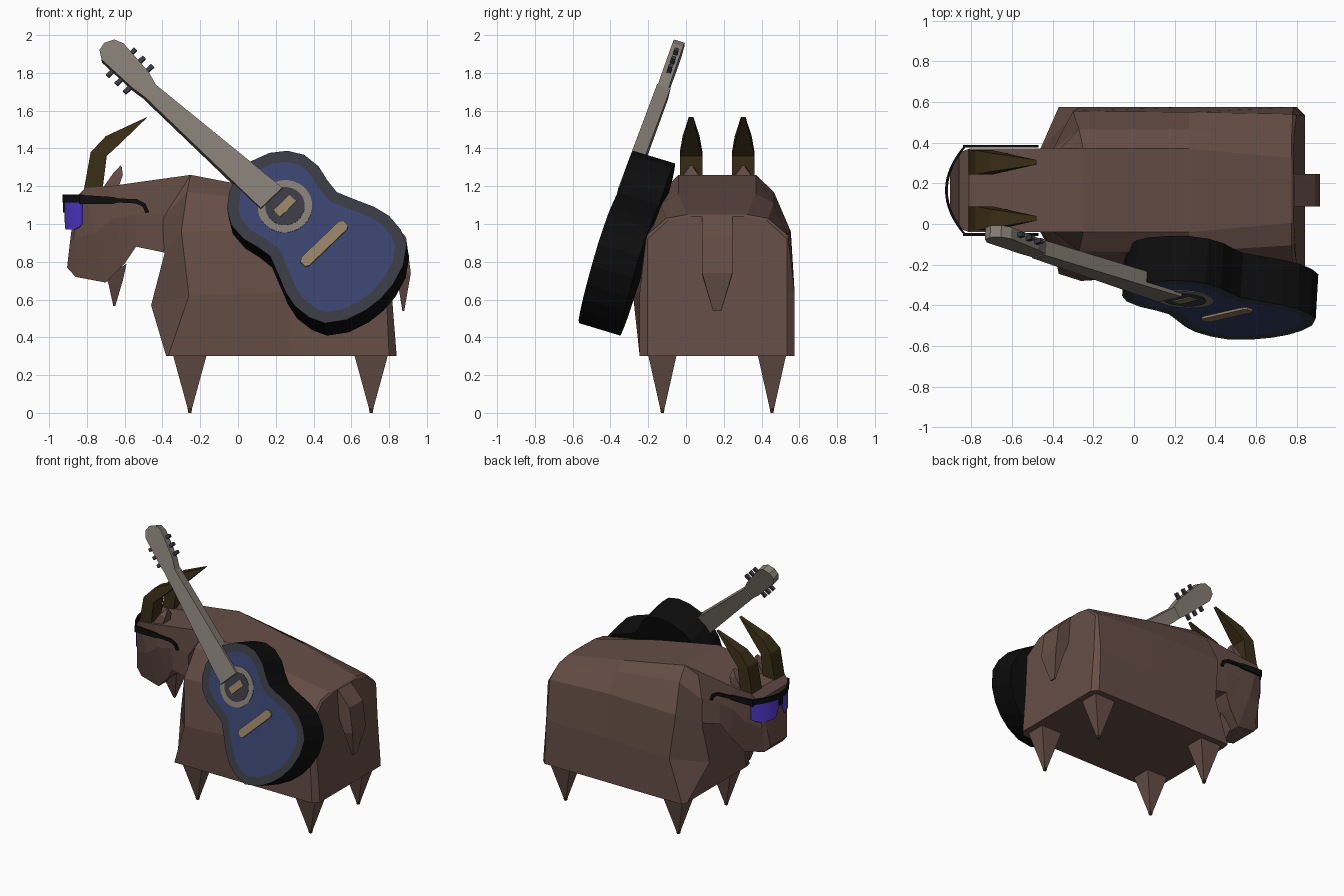
import bpy, bmesh, math
from mathutils import Vector, Matrix

if "Cube" in bpy.data.objects:
    bpy.data.objects.remove(bpy.data.objects["Cube"])

CY = 0.165  # the animal's mirror plane


def material(name, r, g, b):
    lin = lambda c: ((c / 255 + 0.055) / 1.055) ** 2.4 if c > 10 else c / 255 / 12.92
    m = bpy.data.materials.new(name)
    m.diffuse_color = (lin(r), lin(g), lin(b), 1)
    m.use_nodes = True
    m.node_tree.nodes["Principled BSDF"].inputs["Base Color"].default_value = m.diffuse_color
    return m


FUR = material("brown_fur", 102, 78, 70)
HORN = material("dark_horn", 58, 46, 22)
BLACK = material("black", 13, 13, 13)
LENS = material("purple_lens", 84, 58, 212)
BLUE = material("blue_top", 56, 66, 108)
RIM = material("dark_grey_rim", 56, 58, 66)
NECK = material("warm_grey_neck", 130, 123, 114)
TAN = material("tan_bridge", 146, 126, 98)


def loft(name, rings, *mats, matrix=None, edit=None):
    """Skin equal-length rings of points and cap both ends."""
    bm = bmesh.new()
    vs = [[bm.verts.new(p) for p in r] for r in rings]
    n = len(rings[0])
    for a, b in zip(vs, vs[1:]):
        for i in range(n):
            j = (i + 1) % n
            bm.faces.new((a[i], a[j], b[j], b[i]))
    bm.faces.new(vs[0])
    bm.faces.new(vs[-1])
    bmesh.ops.recalc_face_normals(bm, faces=bm.faces)
    if edit:
        edit(bm)
    me = bpy.data.meshes.new(name)
    bm.to_mesh(me)
    bm.free()
    for m in mats:
        me.materials.append(m)
    ob = bpy.data.objects.new(name, me)
    bpy.context.collection.objects.link(ob)
    if matrix:
        ob.matrix_world = matrix
    return ob


def half(*pts):
    """Ring from (x, half width, z) points, bottom to top, mirrored about CY."""
    return [(x, CY + w, z) for x, w, z in pts] + [(x, CY - w, z) for x, w, z in reversed(pts)]


def bar(a, b, y, hy):
    """Rectangular ring spanning a to b (x, z) with half depth hy."""
    return [(a[0], y - hy, a[1]), (b[0], y - hy, b[1]), (b[0], y + hy, b[1]), (a[0], y + hy, a[1])]


# --- animal -----------------------------------------------------------
body_rings = [
    half((.84, .37, .30), (.815, .37, .62), (.80, .37, .92), (.785, .26, 1.02), (.785, .14, 1.04)),
    half((.80, .41, .30), (.785, .41, .64), (.78, .375, .94), (.775, .27, 1.03), (.775, .16, 1.05)),
    half((.27, .41, .30), (.27, .41, .64), (.27, .385, .97), (.27, .30, 1.11), (.27, .205, 1.16)),
    half((-.37, .41, .30), (-.26, .41, .62), (-.30, .39, .96), (-.27, .30, 1.17), (-.25, .205, 1.26)),
    half((-.38, .36, .30), (-.46, .205, .57), (-.39, .20, .84), (-.40, .20, 1.03), (-.38, .19, 1.22)),
]
x, y, z = body_rings[3][8]
body_rings[3][8] = (x, y - .035, z)  # the one fuller shoulder
loft("body", body_rings, FUR)

loft("neck_and_head", [
    half((-.25, .20, .82), (-.25, .205, 1.05), (-.25, .205, 1.26)),
    half((-.54, .19, .88), (-.54, .205, 1.05), (-.54, .205, 1.22)),
    half((-.60, .16, .79), (-.66, .205, 1.03), (-.68, .205, 1.20)),
    half((-.70, .13, .69), (-.76, .19, .95), (-.81, .205, 1.19)),
    half((-.86, .11, .72), (-.87, .15, .92), (-.85, .19, 1.15)),
    half((-.905, .10, .77), (-.89, .12, .90), (-.86, .17, 1.14)),
], FUR)

loft("beard", [bar((-.70, .72), (-.59, .79), CY, .07), bar((-.685, .68), (-.61, .70), CY, .05),
               bar((-.66, .565), (-.65, .565), CY, .005)], FUR)

loft("tail", [bar((.74, 1.03), (.79, 1.04), CY, .08), bar((.77, .90), (.89, .93), CY, .08),
              bar((.84, .73), (.915, .74), CY, .08), bar((.87, .54), (.88, .54), CY, .022)], FUR)

for side, s in (("left", 1), ("right", -1)):
    y = CY + s * .138
    loft(side + "_horn", [bar((-.82, 1.16), (-.72, 1.16), y, .06), bar((-.78, 1.38), (-.695, 1.36), y, .06),
                          bar((-.70, 1.465), (-.63, 1.42), y, .045),
                          bar((-.48, 1.567), (-.485, 1.56), y, .012)], HORN)
    loft(side + "_ear", [bar((-.73, 1.17), (-.64, 1.17), y, .05), bar((-.66, 1.27), (-.61, 1.26), y, .04),
                         bar((-.622, 1.31), (-.615, 1.30), y, .01)], FUR)
    for end, x in (("front", -.255), ("rear", .705)):
        y = CY + s * .29

        def hoof(bm):
            for f in bm.faces:
                f.material_index = int(f.calc_center_median().z < .02)

        loft(f"{end}_{side}_leg", [bar((x - h, z), (x + h, z), y, w) for h, w, z in
                                   ((.09, .076, .31), (.012, .012, .025), (.008, .008, 0))],
             FUR, HORN, edit=hoof)


# --- sunglasses -------------------------------------------------------
def visor(name, ts, low, high, thick, mat):
    rings = []
    for t in ts:
        x, y = -.82 - .095 * (1 - t * t), CY + .222 * t
        rings.append([(x, y, low(t)), (x - thick, y, low(t)), (x - thick, y, high), (x, y, high)])
    loft(name, rings, mat)


def lens_bottom(t):
    t = abs(t)
    return 1.08 - .11 * min(1, t / .25) if t < .8 else .97 + .03 * (t - .8) / .2


steps = [i / 8 for i in range(-8, 9)]
visor("lens", steps, lens_bottom, 1.125, .005, LENS)
visor("top_frame", steps, lambda t: 1.115, 1.155, .014, BLACK)
visor("nose_bridge", [-.1, 0, .1], lambda t: 1.06, 1.12, .012, BLACK)
for side, s in (("left", 1), ("right", -1)):
    loft(side + "_temple", [bar((x, z - h), (x + d, z + h), CY + s * .217, .007) for x, z, h, d in
                            ((-.84, 1.13, .024, 0), (-.66, 1.125, .018, 0), (-.64, 1.125, .011, 0),
                             (-.54, 1.12, .011, .005), (-.505, 1.10, .008, .015),
                             (-.49, 1.06, .002, .02))], BLACK)

# --- guitar: local x runs to the tail, local z out of the face ---------
origin = Vector((.249, -.368, 1.093))
nrm = Vector((-.059, -1, .302)).normalized()
ax = Vector((.72, -.251, -.69))
ax = (ax - nrm * ax.dot(nrm)).normalized()
side_ax = nrm.cross(ax)
G = Matrix((ax, side_ax, nrm)).transposed().to_4x4()
G.translation = origin


def prism(name, outline, lo, hi, *mats, edit=None):
    return loft(name, [[(u, v, lo) for u, v in outline], [(u, v, hi) for u, v in outline]],
                *mats, matrix=G, edit=edit)


def rect(u, v, hu, hv):
    return [(u - hu, v - hv), (u + hu, v - hv), (u + hu, v + hv), (u - hu, v + hv)]


def disc(r, n=28):
    return [(r * math.cos(2 * math.pi * i / n), r * math.sin(2 * math.pi * i / n)) for i in range(n)]


edge = [(-.31, .04), (-.27, .15), (-.21, .225), (-.13, .272), (-.03, .28), (.06, .258), (.14, .248),
        (.24, .288), (.34, .33), (.43, .35), (.53, .34), (.61, .305), (.68, .21), (.715, .10)]
outline = edge + [(.725, 0)] + [(u, -v) for u, v in reversed(edge)]


def paint_face(bm):
    front = max(bm.faces, key=lambda f: f.calc_center_median().z)
    rim = bmesh.ops.inset_individual(bm, faces=[front], thickness=.06, use_even_offset=True)["faces"]
    for f in rim:
        f.material_index = 1
    front.material_index = 2


prism("guitar_body", outline, -.23, 0, BLACK, RIM, BLUE, edit=paint_face)
prism("rosette", disc(.145), -.004, .004, NECK)
prism("sound_hole", disc(.105), -.004, .007, RIM)
prism("string_anchor", rect(0, 0, .025, .06), -.004, .012, TAN)
prism("bridge", [(.265, -.14), (.28, -.16), (.315, -.16), (.327, -.14), (.327, .14), (.315, .16),
                 (.28, .16), (.265, .14)], -.004, .012, TAN)
prism("guitar_neck", [(-.08, -.10), (-.08, .06), (-.97, -.012), (-.97, -.10)], -.055, .02, NECK)
prism("headstock", [(-.96, -.10), (-.96, -.012), (-1.04, .012), (-1.25, .03), (-1.30, .01), (-1.325, -.04),
                    (-1.315, -.085), (-1.27, -.115), (-1.04, -.11)], -.045, .015, NECK)
for i, u in enumerate((-1.19, -1.125, -1.06)):
    for side, v in (("upper", .035), ("lower", -.13)):
        prism(f"{side}_tuning_peg_{i + 1}", rect(u, v, .011, .022), -.03, -.008, RIM)
